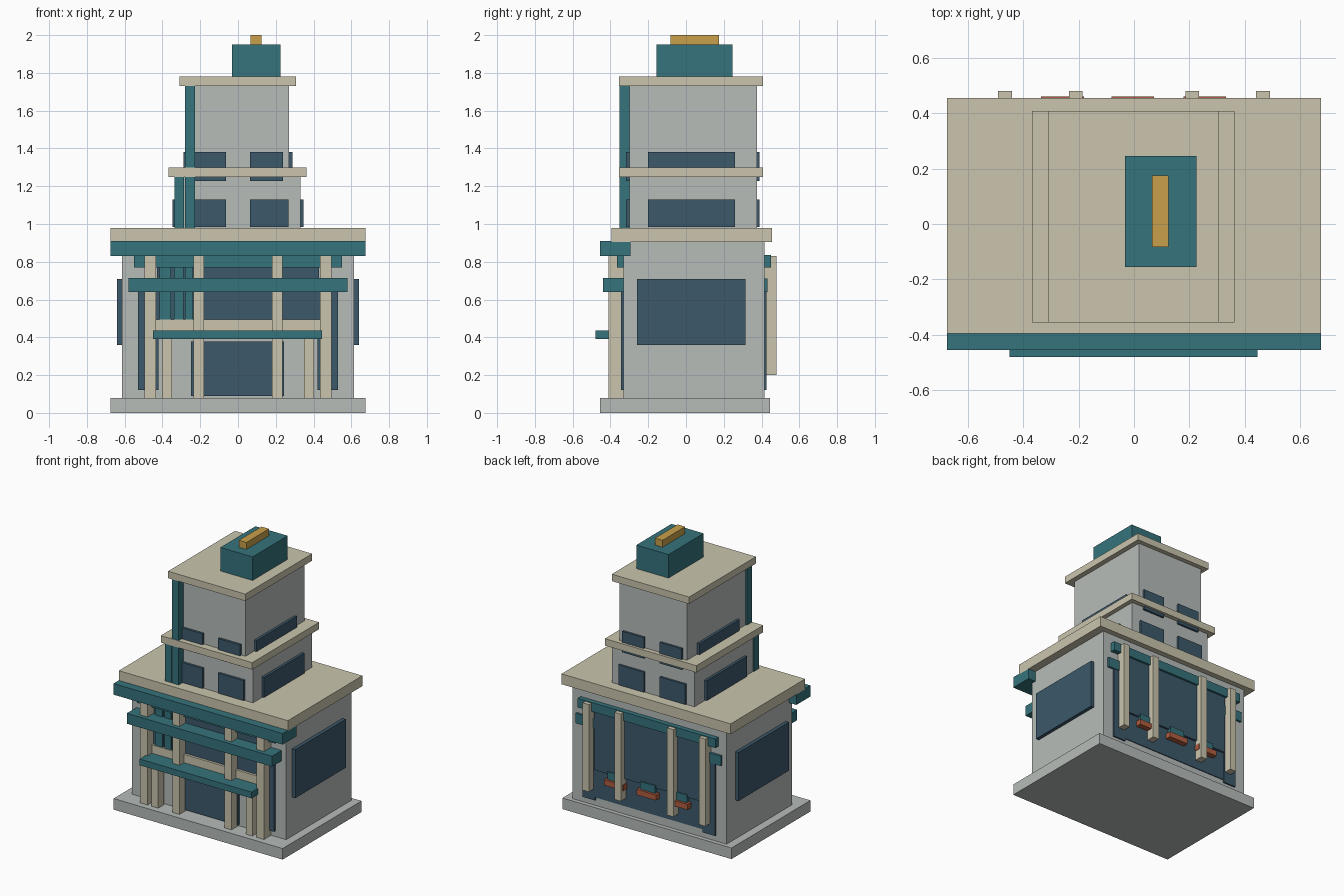
import bpy


def material(name, rgb):
    """Flat material from 0-255 display values, stored as linear."""
    m = bpy.data.materials.new(name)
    lin = [((c / 255 + 0.055) / 1.055) ** 2.4 for c in rgb]
    m.diffuse_color = (*lin, 1)
    return m


GREY = material("grey_wall", (182, 188, 185))
CREAM = material("cream_trim", (203, 197, 174))
TEAL = material("teal_metal", (53, 115, 124))
GLASS = material("blue_glass", (60, 89, 107))
GOLD = material("gold_accent", (200, 160, 76))
BRICK = material("terracotta", (176, 92, 62))


def box(name, mat, x0, x1, y0, y1, z0, z1):
    bpy.ops.mesh.primitive_cube_add(size=1, location=((x0 + x1) / 2, (y0 + y1) / 2, (z0 + z1) / 2))
    ob = bpy.context.object
    ob.name = name
    ob.scale = (x1 - x0, y1 - y0, z1 - z0)
    bpy.ops.object.transform_apply(location=False, rotation=False, scale=True)
    ob.data.materials.append(mat)
    return ob


def pair(name, mat, x0, x1, *rest):
    """Box and its copy mirrored across x = 0."""
    box(name + "_right", mat, x0, x1, *rest)
    box(name + "_left", mat, -x1, -x0, *rest)


# Ground floor block
box("base_slab", GREY, -0.675, 0.675, -0.455, 0.445, 0, 0.08)
box("main_block", GREY, -0.615, 0.615, -0.33, 0.415, 0.08, 0.905)
box("main_roof", CREAM, -0.675, 0.675, -0.395, 0.455, 0.905, 0.98)
pair("side_window", GLASS, 0.61, 0.64, -0.26, 0.315, 0.36, 0.71)

# Front beams
box("front_fascia", TEAL, -0.675, 0.675, -0.455, -0.295, 0.83, 0.91)
box("front_lintel", TEAL, -0.55, 0.55, -0.365, -0.32, 0.77, 0.832)
box("front_beam", TEAL, -0.58, 0.58, -0.44, -0.325, 0.64, 0.715)
box("porch_beam", TEAL, -0.45, 0.445, -0.48, -0.36, 0.39, 0.435)

# Front columns, band and glass
pair("front_outer_column", CREAM, 0.435, 0.495, -0.41, -0.33, 0.08, 0.83)
pair("front_inner_column", CREAM, 0.18, 0.235, -0.41, -0.33, 0.08, 0.83)
pair("porch_post", CREAM, 0.35, 0.402, -0.41, -0.345, 0.08, 0.39)
box("front_band", CREAM, -0.44, 0.44, -0.36, -0.32, 0.435, 0.495)
box("front_door", GLASS, -0.25, 0.243, -0.347, -0.32, 0.09, 0.378)
box("front_upper_window", GLASS, -0.43, 0.43, -0.342, -0.32, 0.495, 0.77)
pair("front_side_glass", GLASS, 0.42, 0.53, -0.345, -0.32, 0.12, 0.64)
for i, (a, b) in enumerate(((-0.415, -0.355), (-0.338, -0.288), (-0.28, -0.238))):
    box(f"front_fin_{i}", TEAL, a, b, -0.354, -0.33, 0.495, 0.77)

# Back beams, columns and glass
box("back_lintel", TEAL, -0.55, 0.55, 0.41, 0.45, 0.77, 0.835)
box("back_beam", TEAL, -0.58, 0.58, 0.41, 0.431, 0.64, 0.712)
pair("back_outer_column", CREAM, 0.44, 0.49, 0.41, 0.48, 0.2, 0.83)
pair("back_inner_column", CREAM, 0.185, 0.235, 0.41, 0.48, 0.2, 0.83)
box("back_upper_window", GLASS, -0.43, 0.43, 0.41, 0.435, 0.345, 0.775)
box("back_lower_window", GLASS, -0.43, 0.43, 0.41, 0.421, 0.14, 0.345)
pair("back_side_glass", GLASS, 0.43, 0.53, 0.41, 0.425, 0.12, 0.64)

# Planters hung on the back wall
for i, x in enumerate((-0.258, -0.005, 0.255)):
    box(f"planter_{i}", BRICK, x - 0.077, x + 0.077, 0.415, 0.461, 0.27, 0.31)
    box(f"planter_foliage_{i}", TEAL, x - 0.06, x + 0.06, 0.415, 0.445, 0.31, 0.365)

# Tower storeys with their slabs
box("tower_lower", GREY, -0.33, 0.33, -0.3, 0.375, 0.98, 1.25)
box("tower_ledge", CREAM, -0.368, 0.362, -0.355, 0.408, 1.25, 1.3)
box("tower_upper", GREY, -0.27, 0.27, -0.3, 0.375, 1.3, 1.73)
box("tower_roof", CREAM, -0.31, 0.307, -0.355, 0.408, 1.73, 1.78)

# Tower windows, with the same layout on both floors
for floor, half, outer, z0, z1 in (("lower", 0.33, 0.267, 0.985, 1.13), ("upper", 0.27, 0.237, 1.228, 1.38)):
    pair(f"tower_{floor}_front_window", GLASS, 0.063, outer, -0.317, -0.29, z0, z1)
    pair(f"tower_{floor}_back_window", GLASS, 0.063, outer, 0.37, 0.39, z0, z1)
    pair(f"tower_{floor}_side_window", GLASS, half - 0.01, half + 0.018, -0.2, 0.26, z0, z1)

# Vertical tower fins
box("tower_tall_fin", TEAL, -0.28, -0.227, -0.352, -0.295, 0.98, 1.73)
box("tower_short_fin", TEAL, -0.335, -0.286, -0.352, -0.295, 0.98, 1.25)

# Rooftop unit
box("roof_unit", TEAL, -0.032, 0.225, -0.155, 0.245, 1.78, 1.95)
box("roof_unit_cap", GOLD, 0.065, 0.125, -0.083, 0.175, 1.95, 2.0)
